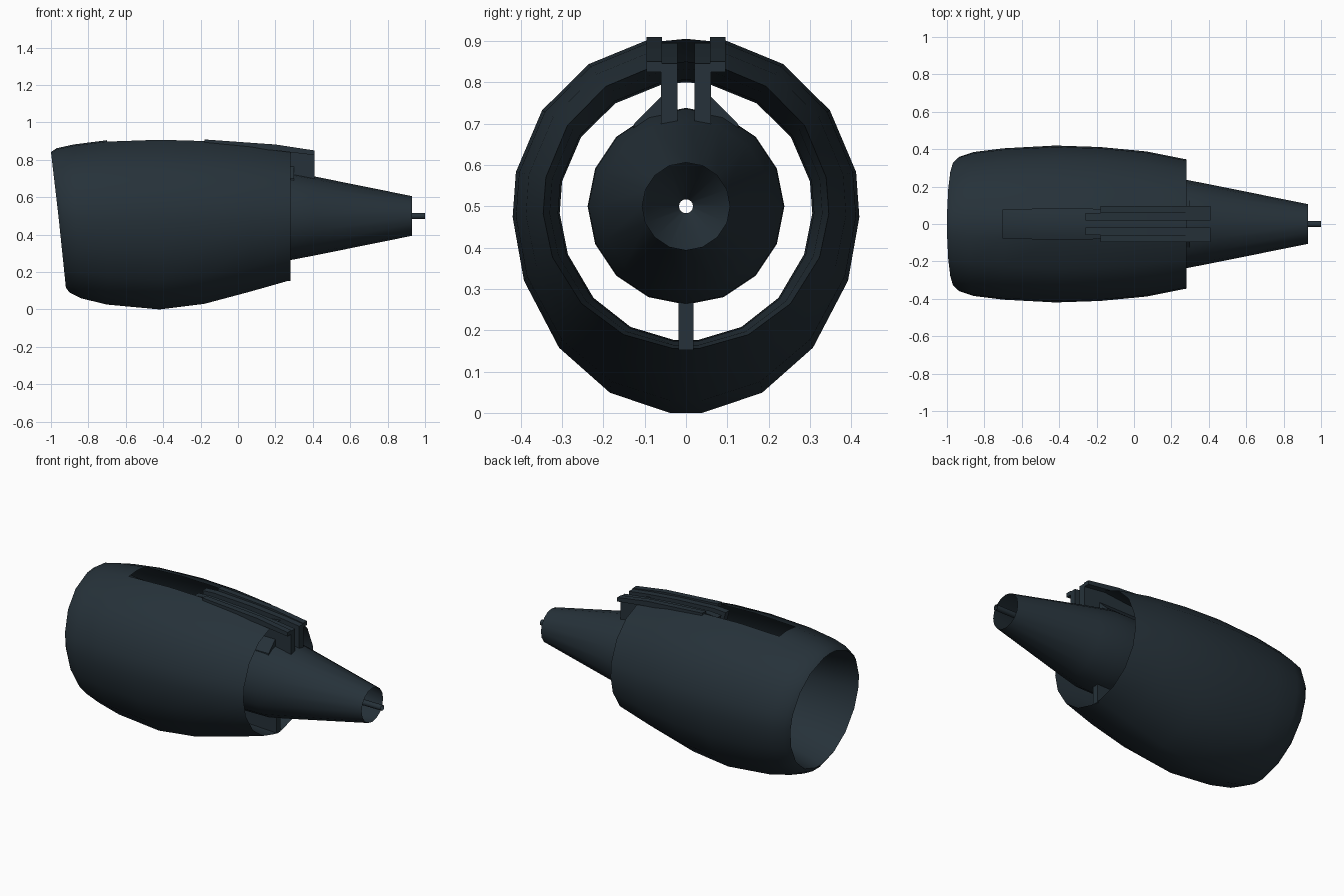
import bpy, bmesh, math

cube = bpy.data.objects.get("Cube")
if cube:
    bpy.data.objects.remove(cube)

# One dark slate paint for everything
COLOUR = (0.019, 0.031, 0.041, 1)
paint = bpy.data.materials.new("dark_slate")
paint.use_nodes = True
paint.diffuse_color = COLOUR
paint.node_tree.nodes["Principled BSDF"].inputs["Base Color"].default_value = COLOUR

AXIS_Z = 0.5


def finish(name, bm, smooth=True):
    bmesh.ops.recalc_face_normals(bm, faces=bm.faces)
    mesh = bpy.data.meshes.new(name)
    bm.to_mesh(mesh)
    bm.free()
    obj = bpy.data.objects.new(name, mesh)
    bpy.context.collection.objects.link(obj)
    mesh.materials.append(paint)
    if smooth:
        bpy.ops.object.select_all(action='DESELECT')
        obj.select_set(True)
        bpy.context.view_layer.objects.active = obj
        bpy.ops.object.shade_smooth_by_angle(angle=math.radians(32))
    return obj


def bridge(bm, a, b, skip=()):
    n = len(a)
    for i in range(n):
        if i not in skip:
            bm.faces.new((a[i], a[(i + 1) % n], b[(i + 1) % n], b[i]))


def spun(name, profile, sides=16):
    """Open skin turned about the engine axis from (x, radius) pairs."""
    bm = bmesh.new()
    rings = []
    for x, r in profile:
        turn = [2 * math.pi * i / sides for i in range(sides)]
        rings.append([bm.verts.new((x, r * math.sin(t), AXIS_Z + r * math.cos(t)))
                      for t in turn])
    for a, b in zip(rings, rings[1:]):
        bridge(bm, a, b)
    return finish(name, bm)


def prism(name, outline, start, end, plane):
    """Solid made by pushing an outline along y (plane xz) or along x (plane yz)."""
    bm = bmesh.new()
    ends = []
    for d in (start, end):
        ends.append([bm.verts.new((u, d, v) if plane == "xz" else (d, u, v))
                     for u, v in outline])
        bm.faces.new(ends[-1])
    bridge(bm, *ends)
    return finish(name, bm, False)


# Nacelle: outer skin, trailing edge and inner duct in one loop of sections
half = [90, 79, 56, 34, 11.5, -3, -21, -43, -64, -84.5]
angles = [math.radians(a) for a in half + [180 - a for a in reversed(half[1:])]]
# x at top, x at bottom, top z, bottom z, half width
outer = [
    (-1.0, -0.92, 0.842, 0.115, 0.335),
    (-0.97, -0.90, 0.862, 0.088, 0.36),
    (-0.88, -0.84, 0.882, 0.058, 0.385),
    (-0.70, -0.70, 0.905, 0.024, 0.405),
    (-0.42, -0.42, 0.915, -0.002, 0.42),
    (-0.18, -0.18, 0.908, 0.028, 0.412),
    (0.07, 0.07, 0.885, 0.095, 0.388),
    (0.28, 0.28, 0.85, 0.155, 0.346),
]
inner = [
    (0.10, 0.10, 0.832, 0.163, 0.33),
    (-0.25, -0.25, 0.806, 0.172, 0.31),
    (-0.60, -0.60, 0.80, 0.175, 0.306),
    (-0.84, -0.78, 0.815, 0.15, 0.315),
]
bm = bmesh.new()
rings = []
for x_top, x_bot, top, bot, width in outer + inner:
    ring = []
    for a in angles:
        s = math.sin(a)
        x = x_bot + (x_top - x_bot) * (s + 1) / 2
        height = top - AXIS_Z if s > 0 else AXIS_Z - bot
        ring.append(bm.verts.new((x, width * math.cos(a), AXIS_Z + height * s)))
    rings.append(ring)
top_strip = (0, len(angles) - 1)
for i, ring in enumerate(rings):
    slot = 3 <= i < len(outer) - 1          # open channel along the crown
    bridge(bm, ring, rings[(i + 1) % len(rings)], top_strip if slot else ())
finish("nacelle", bm)

# Hollow core: spinner, casing and exhaust nozzle
spun("core_casing", [(-0.5, 0.017), (-0.36, 0.1), (-0.2, 0.18), (-0.05, 0.224),
                     (0.1, 0.238), (0.28, 0.236), (0.41, 0.211)])
spun("exhaust_nozzle", [(0.41, 0.211), (0.93, 0.106)])
spun("centre_tube", [(-0.5, 0.017), (1.0, 0.017)])

# Lower strut between core and duct
prism("lower_strut", [(-0.15, 0.16), (0.28, 0.152), (0.28, 0.28), (-0.15, 0.3)],
      -0.018, 0.018, "xz")

# Pylon: twin walls with rails on top and fillets at the core, mirrored across y
wall = [(-0.26, 0.89), (-0.18, 0.895), (0.07, 0.882), (0.28, 0.862), (0.41, 0.845),
        (0.41, 0.69), (0.28, 0.71), (-0.2, 0.67)]
rail = [(-0.18, 0.909), (0.2, 0.882), (0.41, 0.85), (0.41, 0.825), (0.2, 0.85),
        (-0.18, 0.885)]
for side, label in ((1, "left"), (-1, "right")):
    prism("pylon_wall_" + label, wall, side * 0.02, side * 0.06, "xz")
    prism("pylon_rail_" + label, rail, side * 0.058, side * 0.095, "xz")
    prism("pylon_fillet_" + label,
          [(side * y, z) for y, z in ((0.05, 0.77), (0.06, 0.765), (0.125, 0.7),
                                      (0.13, 0.67), (0.05, 0.69))],
          -0.05, 0.30, "yz")
